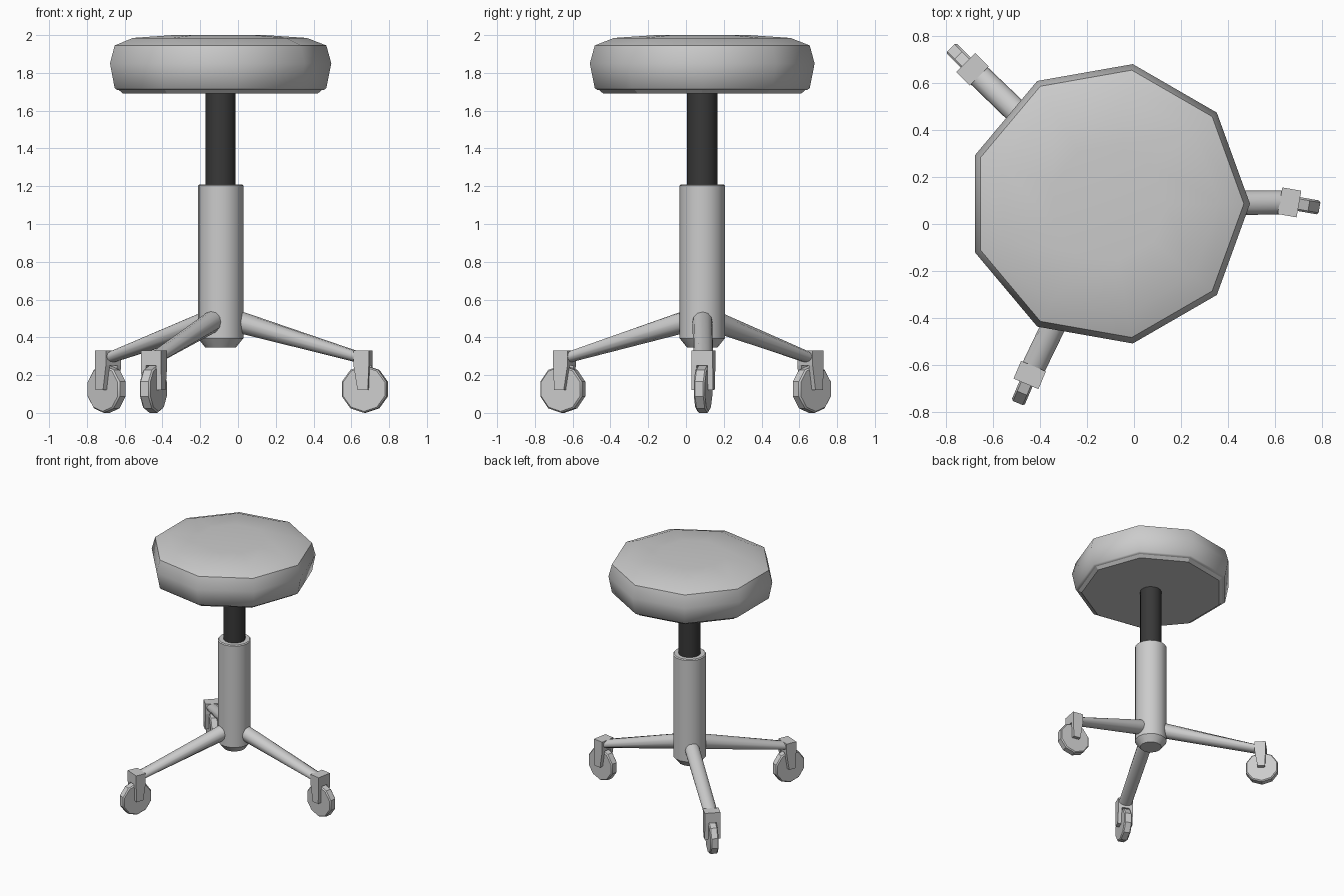
import bpy, bmesh, math
from mathutils import Vector, Matrix

if "Cube" in bpy.data.objects:
    bpy.data.objects.remove(bpy.data.objects["Cube"])

AXIS = Vector((-0.092, 0.086, 0))


def loft(name, rings, smooth=40):
    """Join equal-sized point rings into one capped object."""
    bm = bmesh.new()
    loops = [[bm.verts.new(p) for p in ring] for ring in rings]
    n = len(loops[0])
    for a, b in zip(loops, loops[1:]):
        for i in range(n):
            j = (i + 1) % n
            bm.faces.new((a[i], a[j], b[j], b[i]))
    bm.faces.new(loops[0])
    bm.faces.new(loops[-1])
    bmesh.ops.recalc_face_normals(bm, faces=bm.faces)
    mesh = bpy.data.meshes.new(name)
    bm.to_mesh(mesh)
    bm.free()
    ob = bpy.data.objects.new(name, mesh)
    bpy.context.collection.objects.link(ob)
    if smooth:
        bpy.ops.object.select_all(action='DESELECT')
        bpy.context.view_layer.objects.active = ob
        ob.select_set(True)
        bpy.ops.object.shade_smooth_by_angle(angle=math.radians(smooth))
    return ob


def turned(name, profile, sides, centre, smooth=40):
    """Lathe a (radius, height) profile round a vertical axis."""
    return loft(name, [[(centre.x + r * math.cos(math.tau * i / sides),
                         centre.y + r * math.sin(math.tau * i / sides), z)
                        for i in range(sides)] for r, z in profile], smooth)


def rect(cx, cy, w, d, z):
    return [(cx + sx * w / 2, cy + sy * d / 2, z)
            for sx, sy in ((-1, -1), (1, -1), (1, 1), (-1, 1))]


# Nine-sided padded seat on its base plate
seat_centre = Vector((-0.11, 0.086, 0))
turned("seat_plate", [(0.532, 1.69), (0.56, 1.715)], 9, seat_centre, 0)
turned("seat_cushion", [(0.565, 1.71), (0.578, 1.72), (0.604, 1.85), (0.578, 1.945),
                        (0.475, 1.985), (0.25, 2.0)], 9, seat_centre, 45)

# Dark lift rod and outer column
rod = turned("lift_rod", [(0.08, 1.1), (0.08, 1.7)], 16, AXIS)
dark = bpy.data.materials.new("dark_metal")
dark.diffuse_color = (0.04, 0.04, 0.04, 1)
dark.use_nodes = True
dark.node_tree.nodes["Principled BSDF"].inputs["Base Color"].default_value = dark.diffuse_color
rod.data.materials.append(dark)
turned("column", [(0.08, 0.345), (0.12, 0.395), (0.12, 1.203), (0.113, 1.21)], 16, AXIS, 35)

# Legs with casters: caster position, caster yaw in degrees
for n, (x, y, yaw) in enumerate([(0.662, 0.092, -10), (-0.688, 0.659, 135),
                                 (-0.444, -0.643, 247)], 1):
    # Tapered leg, flatter toward the caster
    start = AXIS + Vector((0, 0, 0.51))
    end = Vector((x, y, 0.288))
    along = (end - start).normalized()
    side = along.cross(Vector((0, 0, 1))).normalized()
    up = side.cross(along)
    rings = []
    for p, w, h in ((start, 0.054, 0.062), (end, 0.051, 0.028)):
        rings.append([p + side * (w * math.cos(math.tau * i / 12))
                      + up * (h * math.sin(math.tau * i / 12)) for i in range(12)])
    loft(f"leg_{n}", rings)

    # Fork block, two tapered prongs and ten-sided wheel
    place = Matrix.Translation((x, y, 0)) @ Matrix.Rotation(math.radians(yaw), 4, 'Z')
    parts = [loft(f"fork_block_{n}", [rect(0, 0, 0.082, 0.115, 0.25),
                                      rect(0, 0, 0.082, 0.115, 0.33)], 0)]
    for s, label in ((-1, "a"), (1, "b")):
        parts.append(loft(f"fork_prong_{n}{label}",
                          [rect(0.008, s * 0.043, 0.055, 0.029, 0.12),
                           rect(0, s * 0.043, 0.082, 0.029, 0.25)], 0))
    circle = [(math.tau * (i / 10 - 0.25)) for i in range(10)]
    parts.append(loft(f"wheel_{n}", [[(0.01 + r * math.cos(a), v, 0.126 + r * math.sin(a))
                                      for a in circle]
                                     for r, v in ((0.118, -0.03), (0.126, -0.022),
                                                  (0.126, 0.022), (0.118, 0.03))], 30))
    for ob in parts:
        ob.data.transform(place)
